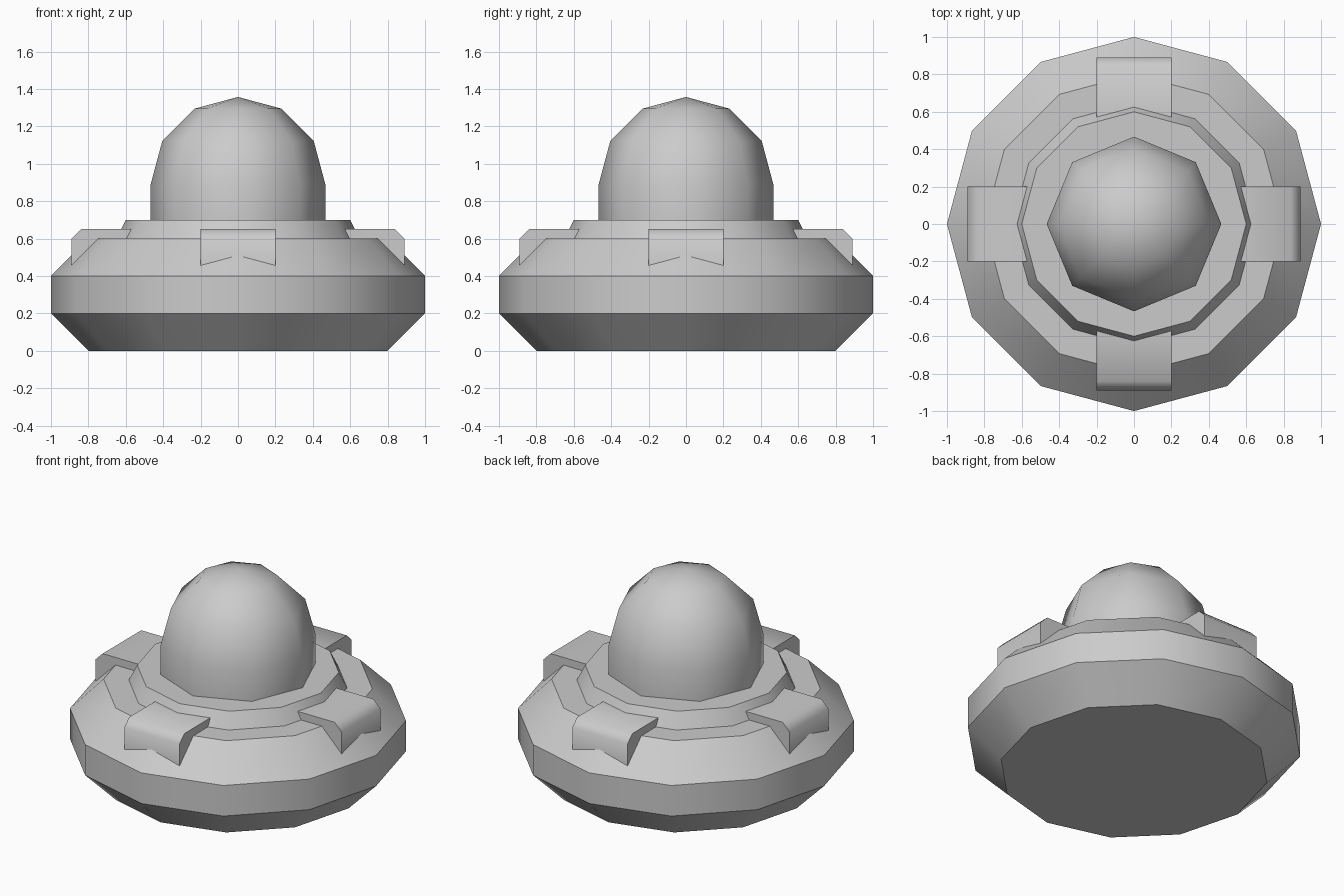
import bpy, bmesh
from math import sin, cos, pi, radians

if "Cube" in bpy.data.objects:
    bpy.data.objects.remove(bpy.data.objects["Cube"])


def finish(name, bm, angle):
    bmesh.ops.recalc_face_normals(bm, faces=bm.faces)
    mesh = bpy.data.meshes.new(name)
    bm.to_mesh(mesh)
    bm.free()
    obj = bpy.data.objects.new(name, mesh)
    bpy.context.collection.objects.link(obj)
    bpy.ops.object.select_all(action='DESELECT')
    obj.select_set(True)
    bpy.context.view_layer.objects.active = obj
    bpy.ops.object.shade_smooth_by_angle(angle=radians(angle))
    return obj


def lathe(name, profile, sides, angle, tip=None):
    """Spin (radius, z) points; cap the bottom, and close the top flat or to a tip."""
    bm = bmesh.new()
    rings = [[bm.verts.new((r * cos(2 * pi * i / sides), r * sin(2 * pi * i / sides), z))
              for i in range(sides)] for r, z in profile]
    for a, b in zip(rings, rings[1:]):
        for i in range(sides):
            j = (i + 1) % sides
            bm.faces.new((a[i], a[j], b[j], b[i]))
    bm.faces.new(rings[0][::-1])
    top = rings[-1]
    if tip is None:
        bm.faces.new(top)
    else:
        apex = bm.verts.new((0, 0, tip))
        for i in range(sides):
            bm.faces.new((top[i], top[(i + 1) % sides], apex))
    return finish(name, bm, angle)


def clamp(name, turn):
    """Chamfered block, extruded across its width and turned around z."""
    bm = bmesh.new()
    section = [(0.55, 0.42), (0.89, 0.42), (0.89, 0.60), (0.84, 0.65), (0.55, 0.65)]
    face = bm.faces.new([bm.verts.new((x, -0.2, z)) for x, z in section])
    side = bmesh.ops.extrude_face_region(bm, geom=[face])
    moved = [v for v in side['geom'] if isinstance(v, bmesh.types.BMVert)]
    bmesh.ops.translate(bm, verts=moved, vec=(0, 0.4, 0))
    obj = finish(name, bm, 50)
    obj.rotation_euler.z = turn


# Twelve-sided base with a stepped collar
lathe("base", [(0.8, 0), (1, 0.2), (1, 0.4), (0.8, 0.6), (0.65, 0.6), (0.6, 0.7)], 12, 40)

# Eight-sided dome: short straight wall and a half sphere
R, Z = 0.467, 0.89
dome = [(R, 0.69)] + [(R * cos(radians(a)), Z + R * sin(radians(a))) for a in (0, 30, 60)]
lathe("dome", dome, 8, 60, tip=Z + R)

# Four clamps around the collar
for k, place in enumerate(("right", "back", "left", "front")):
    clamp(place + "_clamp", k * pi / 2)
